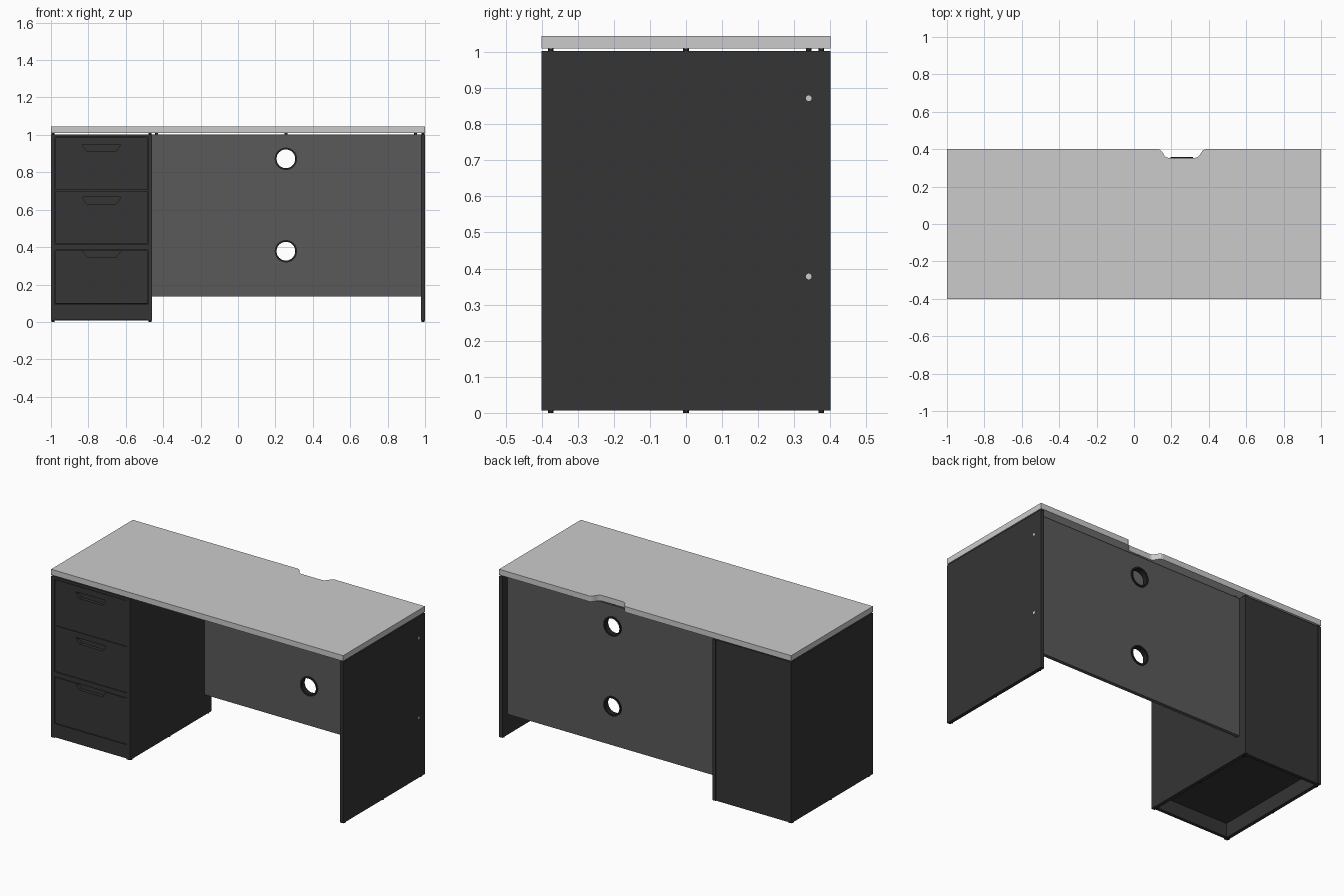
import bpy, bmesh
from math import pi, cos, sin

if "Cube" in bpy.data.objects:
    bpy.data.objects.remove(bpy.data.objects["Cube"])


def material(name, v):
    m = bpy.data.materials.new(name)
    m.diffuse_color = (v, v, v, 1)
    m.use_nodes = True
    m.node_tree.nodes["Principled BSDF"].inputs["Base Color"].default_value = m.diffuse_color
    return m


DARK = material("dark_board", 0.035)
MID = material("grey_board", 0.1)
BLACK = material("black_plastic", 0.015)


def prism(name, outline, start, depth, mat=None):
    """Extrude a closed 3D outline along a vector."""
    bm = bmesh.new()
    face = bm.faces.new([bm.verts.new(p) for p in outline])
    top = bmesh.ops.extrude_face_region(bm, geom=[face])["geom"]
    verts = [v for v in top if isinstance(v, bmesh.types.BMVert)]
    bmesh.ops.translate(bm, vec=depth, verts=verts)
    bmesh.ops.translate(bm, vec=start, verts=bm.verts)
    bmesh.ops.recalc_face_normals(bm, faces=bm.faces)
    mesh = bpy.data.meshes.new(name)
    bm.to_mesh(mesh)
    bm.free()
    ob = bpy.data.objects.new(name, mesh)
    bpy.context.collection.objects.link(ob)
    if mat:
        mesh.materials.append(mat)
    return ob


def box(name, x, y, z, mat=None):
    rect = [(x[0], y[0], 0), (x[1], y[0], 0), (x[1], y[1], 0), (x[0], y[1], 0)]
    return prism(name, rect, (0, 0, z[0]), (0, 0, z[1] - z[0]), mat)


def smooth(ob):
    bpy.ops.object.select_all(action='DESELECT')
    ob.select_set(True)
    bpy.context.view_layer.objects.active = ob
    bpy.ops.object.shade_smooth_by_angle()


def rod(name, loc, axis, r, length, mat=None, n=16):
    """Cylinder centred on loc along axis x, y or z."""
    rot = {'x': (0, pi / 2, 0), 'y': (pi / 2, 0, 0), 'z': (0, 0, 0)}[axis]
    bpy.ops.mesh.primitive_cylinder_add(vertices=n, radius=r, depth=length,
                                        location=loc, rotation=rot)
    ob = bpy.context.object
    ob.name = name
    if mat:
        ob.data.materials.append(mat)
    smooth(ob)
    return ob


def cut(ob, cutter):
    mod = ob.modifiers.new("cut", 'BOOLEAN')
    mod.operation, mod.solver, mod.object = 'DIFFERENCE', 'EXACT', cutter
    bpy.context.view_layer.objects.active = ob
    bpy.ops.object.modifier_apply(modifier=mod.name)
    bpy.data.objects.remove(cutter)


Z0, Z1, TOP = 0.007, 1.003, 1.045      # board bottom, board top, desk height
HX = 0.256                             # centre of notch and cable holes

# Desktop with cable notch in the back edge
half = [(0.128, 0.4), (0.117, 0.397), (0.108, 0.389), (0.094, 0.367),
        (0.085, 0.358), (0.073, 0.354)]
notch = [(HX + dx, y, 0) for dx, y in half]
notch += [(HX - dx, y, 0) for dx, y in reversed(half)]
prism("desktop", [(-1, -0.4, 0), (1, -0.4, 0), (1, 0.4, 0)] + notch + [(-1, 0.4, 0)],
      (0, 0, 1.01), (0, 0, TOP - 1.01))

# Upright side boards with feet and spacers
uprights = {"left_side": (-1, -0.978), "cabinet_inner_side": (-0.482, -0.46),
            "right_side": (0.978, 1)}
for name, x in uprights.items():
    box(name, x, (-0.4, 0.4), (Z0, Z1), DARK)
    cx = sum(x) / 2
    for y in (-0.375, 0, 0.375):
        rod(name + "_foot", (cx, y, Z0 / 2), 'z', 0.008, Z0, BLACK)
        rod(name + "_spacer", (cx, y, 1.0065), 'z', 0.008, 0.007, BLACK)

# Modesty panel with two grommeted cable holes
panel = box("modesty_panel", (-0.46, 0.978), (0.329, 0.351), (0.135, Z1), MID)
for z in (0.872, 0.378):
    cut(panel, rod("hole_cutter", (HX, 0.34, z), 'y', 0.056, 0.1, n=48))
    # Grommet: rectangular section swept round the hole
    bm = bmesh.new()
    section = [(0.05, 0.324), (0.06, 0.324), (0.06, 0.358), (0.05, 0.358)]
    n = 48
    rings = [[bm.verts.new((HX + r * cos(2 * pi * i / n), y, z + r * sin(2 * pi * i / n)))
              for r, y in section] for i in range(n)]
    for i in range(n):
        a, b = rings[i], rings[(i + 1) % n]
        for k in range(4):
            bm.faces.new((a[k], a[(k + 1) % 4], b[(k + 1) % 4], b[k]))
    bmesh.ops.recalc_face_normals(bm, faces=bm.faces)
    mesh = bpy.data.meshes.new("cable_grommet")
    bm.to_mesh(mesh)
    bm.free()
    mesh.materials.append(BLACK)
    grommet = bpy.data.objects.new("cable_grommet", mesh)
    bpy.context.collection.objects.link(grommet)
    smooth(grommet)
    # Bolt heads on the outside of the right board
    rod("bolt_head", (0.9965, 0.34, z), 'x', 0.008, 0.008)
for x in (-0.435, HX, 0.95):
    rod("panel_spacer", (x, 0.34, 1.0065), 'z', 0.008, 0.007, BLACK)

# Drawer cabinet shell
CX = (-0.978, -0.482)
box("cabinet_back", CX, (0.375, 0.395), (Z0, Z1), DARK)
box("cabinet_top", CX, (-0.396, 0.375), (0.988, Z1), DARK)
box("cabinet_floor", CX, (-0.375, 0.375), (0.096, 0.112), DARK)
box("plinth", CX, (-0.396, -0.376), (Z0 + 0.003, 0.094), DARK)
box("drawer_rail", CX, (-0.396, -0.374), (0.385, 0.415), DARK)

# Drawer fronts with tapered finger pulls
PX = -0.73
for i, (z0, z1, pull) in enumerate([(0.704, 0.986, 0.949), (0.418, 0.701, 0.667),
                                    (0.098, 0.382, 0.383)]):
    front = box(f"drawer_front_{i + 1}", (CX[0] + 0.002, CX[1] - 0.002),
                (-0.396, -0.366), (z0, z1), DARK)
    outline = [(PX - 0.102, 0, pull), (PX - 0.095, 0, pull - 0.015),
               (PX - 0.078, 0, pull - 0.036), (PX + 0.078, 0, pull - 0.036),
               (PX + 0.095, 0, pull - 0.015), (PX + 0.102, 0, pull)]
    cut(front, prism("pull_cutter", outline, (0, -0.42, 0), (0, 0.044, 0)))
